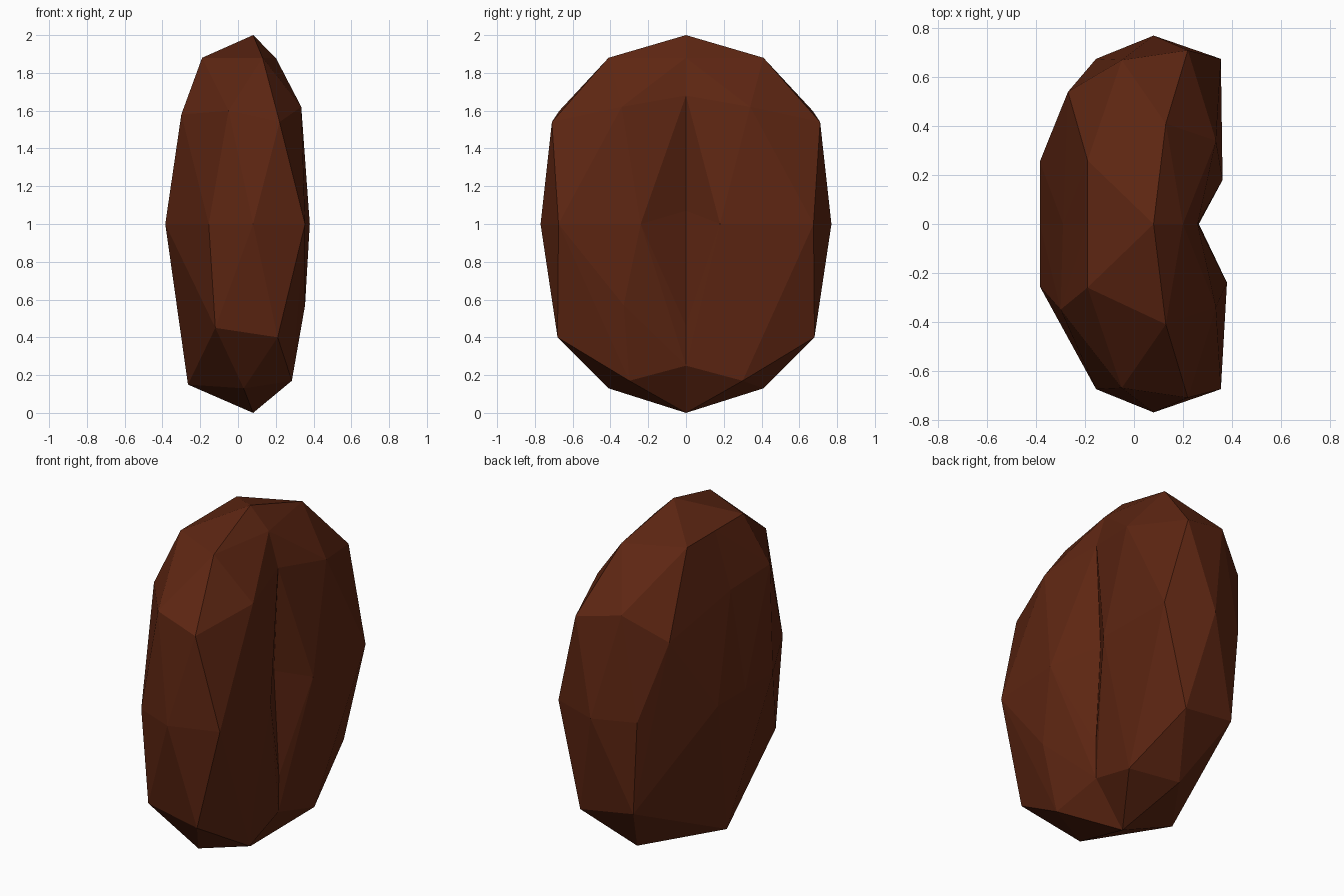
import bpy, bmesh

if "Cube" in bpy.data.objects:
    bpy.data.objects.remove(bpy.data.objects["Cube"])

# Centre line of the bean (y = 0), as x, z: round the back, then down the groove
SEAM = [(.08, 2), (-.19, 1.88), (-.29, 1.56), (-.385, 1), (-.265, .15),
        (.08, 0), (.262, .25), (.265, .46), (.26, 1.68), (.2, 1.88)]
GROOVE = ((.26, 0, 1.68), (.265, 0, .46))

# Corners shared by both halves: x, distance from the centre line, z
SHARED = [(.13, .41, 1.88), (.03, .41, .13), (.22, .71, 1.54), (.21, .68, .4),
          (.08, .77, 1), (-.155, .675, 1), (.355, .675, 1), (-.05, .67, 1.6),
          (-.12, .66, .45), (-.19, .26, 1.88), (-.385, .255, 1),
          (.335, .34, 1.62), (.285, .3, .17)]

# Slightly uneven corners of each half: shoulder and groove lips
OWN = {-1: [(-.30, .35, 1.58), (.38, .24, 1), (.355, .33, .57)],
       1: [(-.27, .54, 1.45), (.362, .18, 1)]}

bm = bmesh.new()


def add_half(side):
    """Convex half of the bean on one side of the groove."""
    points = [(x, 0, z) for x, z in SEAM]
    points += [(x, side * y, z) for x, y, z in SHARED + OWN[side]]
    verts = [bm.verts.new(p) for p in points]
    bmesh.ops.convex_hull(bm, input=verts)


for side in (-1, 1):
    add_half(side)

# Open the inner walls and join the halves
inner = [f for f in bm.faces if all(abs(v.co.y) < 1e-5 for v in f.verts)]
bmesh.ops.delete(bm, geom=inner, context='FACES')
bmesh.ops.delete(bm, geom=[v for v in bm.verts if not v.link_faces], context='VERTS')
bmesh.ops.remove_doubles(bm, verts=bm.verts[:], dist=1e-4)

# Deepen the middle of the groove
ends = [min(bm.verts, key=lambda v: sum((a - b) ** 2 for a, b in zip(v.co, p))) for p in GROOVE]
edge = bm.edges.get(ends)
if edge:
    new = bmesh.utils.edge_split(edge, ends[0], 0.5)[1]
    new.co.x -= .03
bmesh.ops.triangulate(bm, faces=[f for f in bm.faces if len(f.verts) > 3])
bmesh.ops.recalc_face_normals(bm, faces=bm.faces[:])

mesh = bpy.data.meshes.new("bean")
bm.to_mesh(mesh)
bm.free()

# Roasted brown, flat shaded
brown = bpy.data.materials.new("roasted brown")
brown.diffuse_color = (.11, .019, .006, 1)
brown.use_nodes = True
brown.node_tree.nodes["Principled BSDF"].inputs["Base Color"].default_value = brown.diffuse_color
mesh.materials.append(brown)
bean = bpy.data.objects.new("bean", mesh)
bpy.context.collection.objects.link(bean)
